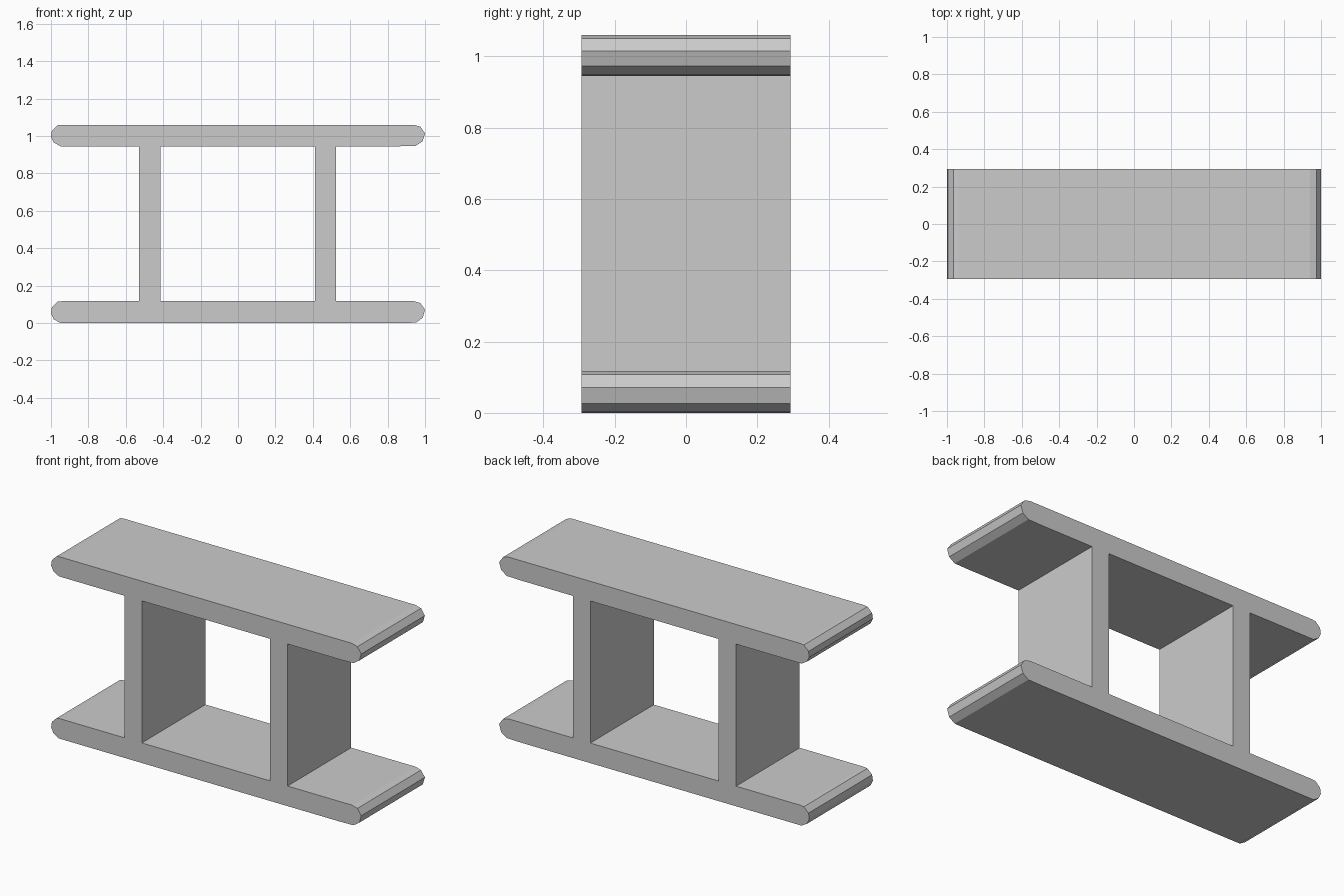
import bpy
import math

cube = bpy.data.objects.get("Cube")
if cube:
    bpy.data.objects.remove(cube, do_unlink=True)

HALF_DEPTH = 0.293
LOW_TOP, HIGH_BOTTOM = 0.117, 0.945
OUTER_LEFT, INNER_LEFT, INNER_RIGHT, OUTER_RIGHT = -0.528, -0.415, 0.412, 0.525

# Faceted rounded ends of a flange, measured from its underside
right_end = [(0.94, 0.115), (0.975, 0.105), (1.0, 0.069), (0.987, 0.027), (0.95, 0.002), (0.86, 0)]
left_end = [(-0.95, 0), (-0.985, 0.02), (-1.0, 0.05), (-0.995, 0.083), (-0.965, 0.112), (-0.94, 0.115)]


def lift(points, z):
    return [(x, y + z) for x, y in points]


def side_notch(x, reverse=False):
    corners = [(x, HIGH_BOTTOM), (x, LOW_TOP)]
    return corners[::-1] if reverse else corners


# Outer outline of both flanges joined by the two webs, and the window between
outline = (lift(right_end, HIGH_BOTTOM) + side_notch(OUTER_RIGHT)
           + lift(right_end, 0.002) + lift(left_end, 0.002)
           + side_notch(OUTER_LEFT, True) + lift(left_end, HIGH_BOTTOM))
outline = [(x, max(0, z - 0.002) if z < 0.05 else z) for x, z in outline]
window = side_notch(INNER_LEFT) + side_notch(INNER_RIGHT, True)

# Extruded section with a hole
curve = bpy.data.curves.new("double_web_beam", "CURVE")
curve.dimensions = "2D"
curve.fill_mode = "BOTH"
curve.extrude = HALF_DEPTH
for points in (outline, window):
    spline = curve.splines.new("POLY")
    spline.points.add(len(points) - 1)
    for point, (x, z) in zip(spline.points, points):
        point.co = (x, z, 0, 1)
    spline.use_cyclic_u = True

beam = bpy.data.objects.new("double_web_beam", curve)
bpy.context.collection.objects.link(beam)
beam.rotation_euler.x = math.pi / 2

# Plain grey material
grey = bpy.data.materials.new("light_grey")
grey.use_nodes = True
colour = (0.6, 0.6, 0.6, 1)
grey.diffuse_color = colour
grey.node_tree.nodes["Principled BSDF"].inputs["Base Color"].default_value = colour
curve.materials.append(grey)

# Turn the section into a flat-shaded mesh
bpy.ops.object.select_all(action="DESELECT")
beam.select_set(True)
bpy.context.view_layer.objects.active = beam
bpy.ops.object.convert(target="MESH")
bpy.ops.object.transform_apply(location=False, rotation=True, scale=False)
bpy.ops.object.mode_set(mode="EDIT")
bpy.ops.mesh.select_all(action="SELECT")
bpy.ops.mesh.remove_doubles(threshold=0.0005)
bpy.ops.mesh.normals_make_consistent(inside=False)
bpy.ops.object.mode_set(mode="OBJECT")
bpy.ops.object.shade_flat()
